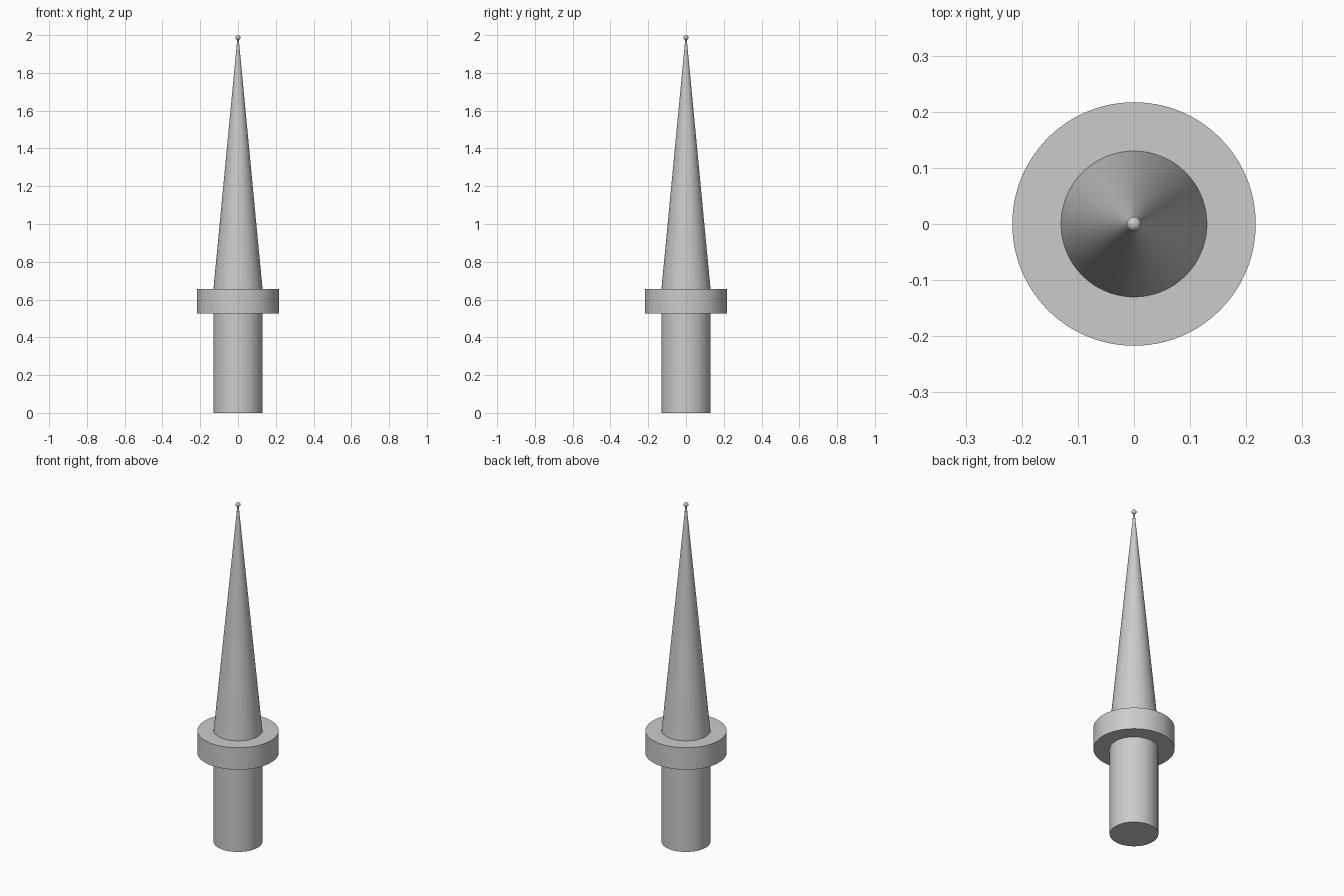
import bpy
import math

cube = bpy.data.objects.get("Cube")
if cube:
    bpy.data.objects.remove(cube, do_unlink=True)

# Single plain metal colour
COLOUR = (0.6, 0.6, 0.6, 1.0)
metal = bpy.data.materials.new("light grey metal")
metal.use_nodes = True
metal.diffuse_color = COLOUR
metal.node_tree.nodes["Principled BSDF"].inputs["Base Color"].default_value = COLOUR


def finish(name):
    obj = bpy.context.object
    obj.name = name
    obj.data.name = name
    obj.data.materials.append(metal)
    bpy.ops.object.shade_smooth_by_angle(angle=math.radians(35))
    return obj


def turned_part(name, bottom_radius, top_radius, bottom, top):
    """Round part between two heights, straight or tapered."""
    bpy.ops.mesh.primitive_cone_add(
        vertices=96, radius1=bottom_radius, radius2=top_radius,
        depth=top - bottom, location=(0, 0, (bottom + top) / 2))
    return finish(name)


SHAFT_RADIUS = 0.13
COLLAR_RADIUS = 0.217
COLLAR_BOTTOM, COLLAR_TOP = 0.525, 0.655
BALL_RADIUS = 0.013

# Lower shank, flange collar and long tapered needle
turned_part("shank", SHAFT_RADIUS, SHAFT_RADIUS, 0, COLLAR_BOTTOM)
turned_part("collar", COLLAR_RADIUS, COLLAR_RADIUS, COLLAR_BOTTOM, COLLAR_TOP)
turned_part("tapered_spike", SHAFT_RADIUS, 0.003, COLLAR_TOP, 2 - BALL_RADIUS)

# Small ball on the tip
bpy.ops.mesh.primitive_uv_sphere_add(
    segments=32, ring_count=16, radius=BALL_RADIUS, location=(0, 0, 2 - BALL_RADIUS))
finish("tip_ball")
